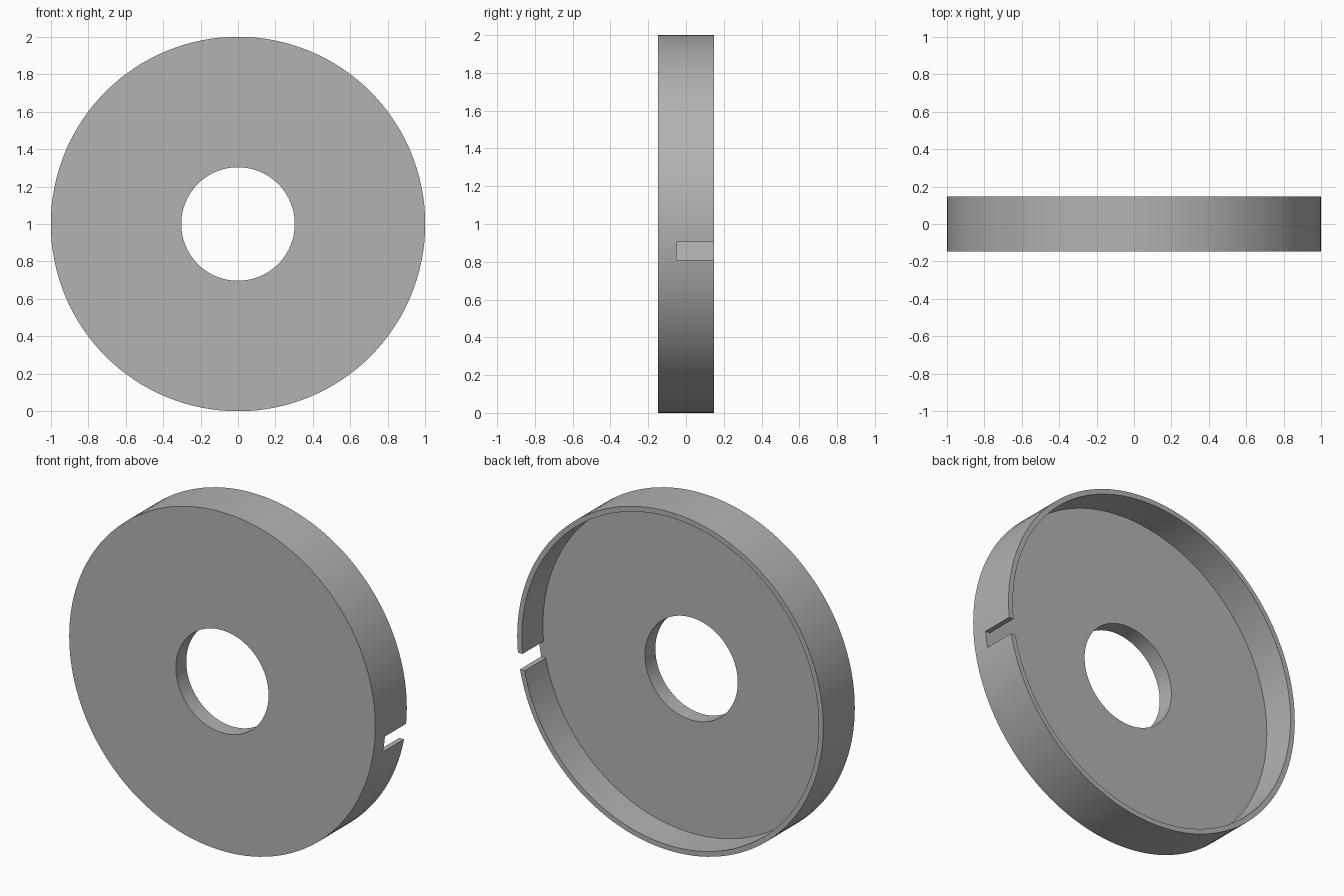
import bpy, bmesh, math
from mathutils import Matrix, Vector

cube = bpy.data.objects.get("Cube")
if cube:
    bpy.data.objects.remove(cube, do_unlink=True)

HALF = 0.147      # half of the depth
FLOOR = -0.05     # inner face of the plate
HOLE, INNER = 0.303, 0.97
SEGMENTS = 128

grey = bpy.data.materials.new("plain_grey")
grey.use_nodes = True
colour = (0.45, 0.45, 0.45, 1)
grey.diffuse_color = colour
grey.node_tree.nodes["Principled BSDF"].inputs["Base Color"].default_value = colour


def add_object(name, bm):
    bmesh.ops.recalc_face_normals(bm, faces=bm.faces)
    mesh = bpy.data.meshes.new(name)
    bm.to_mesh(mesh)
    bm.free()
    obj = bpy.data.objects.new(name, mesh)
    bpy.context.collection.objects.link(obj)
    mesh.materials.append(grey)
    return obj


# Shallow dish with a centre hole: one L-shaped profile turned about the y axis
profile = [(HOLE, -HALF), (1, -HALF), (1, HALF), (INNER, HALF), (INNER, FLOOR), (HOLE, FLOOR)]
bm = bmesh.new()
verts = [bm.verts.new((r, y, 0)) for r, y in profile]
edges = [bm.edges.new((v, verts[i - 1])) for i, v in enumerate(verts)]
bmesh.ops.spin(bm, geom=verts + edges, cent=(0, 0, 0), axis=(0, 1, 0),
               angle=math.tau, steps=SEGMENTS, use_duplicate=False)
bmesh.ops.remove_doubles(bm, verts=bm.verts, dist=0.0001)
bmesh.ops.translate(bm, verts=bm.verts, vec=(0, 0, 1))
dish = add_object("slotted_dish", bm)

# Slot through the rim, open at the back
bm = bmesh.new()
bmesh.ops.create_cube(bm, size=1, matrix=Matrix.LocRotScale(
    Vector((1, FLOOR + 0.2, 0.857)), None, Vector((0.2, 0.4, 0.095))))
cutter = add_object("slot_cutter", bm)
cutter.hide_render = True
cutter.hide_viewport = True

slot = dish.modifiers.new("slot", "BOOLEAN")
slot.operation = "DIFFERENCE"
slot.solver = "EXACT"
slot.object = cutter

# Apply the cut, then shade the round walls smooth
bpy.context.view_layer.update()
result = bpy.data.meshes.new_from_object(dish.evaluated_get(bpy.context.evaluated_depsgraph_get()))
dish.modifiers.clear()
dish.data = result
bpy.data.objects.remove(cutter, do_unlink=True)
bpy.ops.object.select_all(action="DESELECT")
dish.select_set(True)
bpy.context.view_layer.objects.active = dish
bpy.ops.object.shade_smooth_by_angle(angle=math.radians(30))
